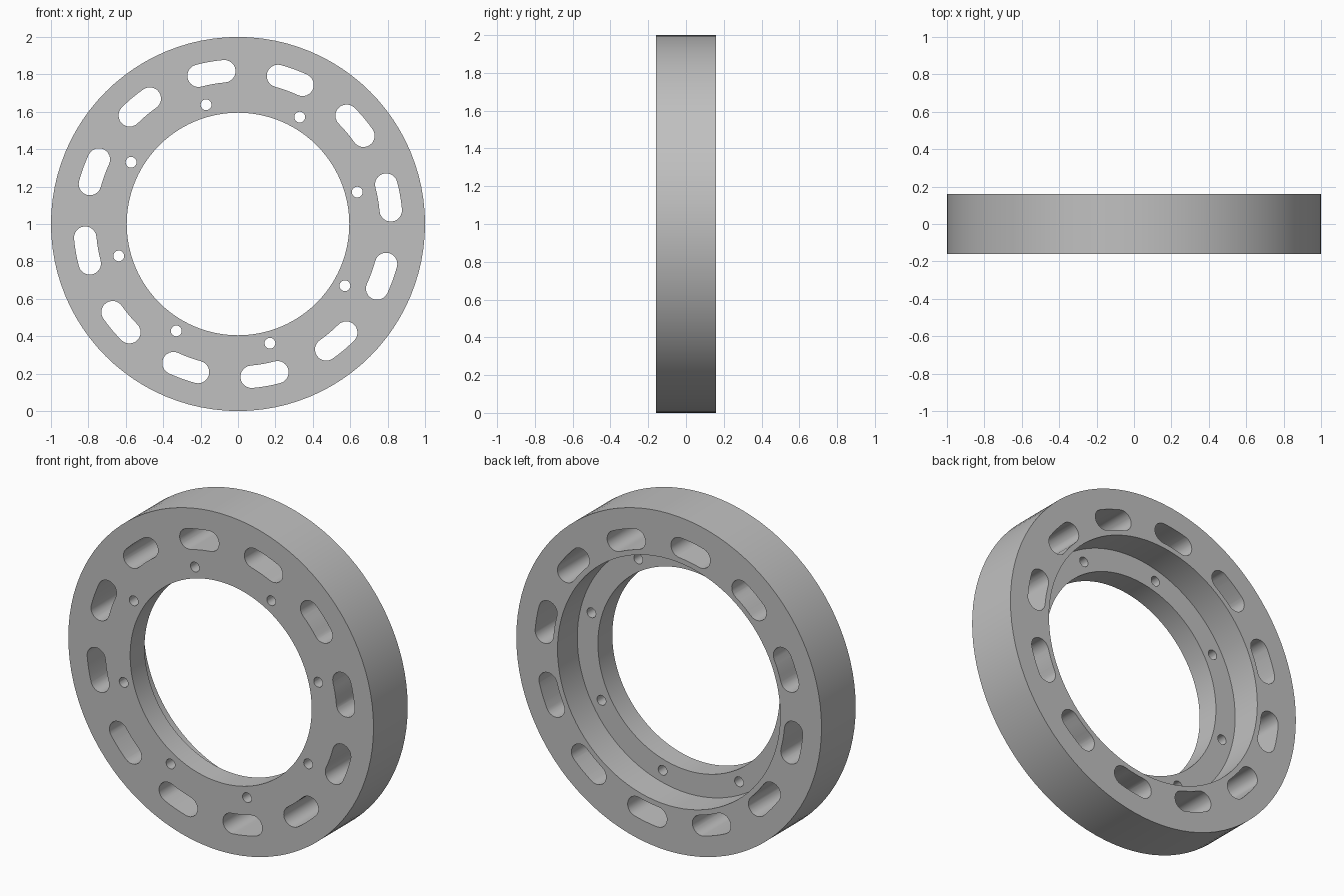
import bpy
import bmesh
from math import cos, sin, radians, pi
from mathutils import Matrix, Vector

cube = bpy.data.objects.get("Cube")
if cube:
    bpy.data.objects.remove(cube, do_unlink=True)

HALF = 0.16          # half thickness of the ring
LEDGE = -0.025       # depth position of the counterbore floor
CENTRE_Z = 1.0

steel = bpy.data.materials.new("plain grey")
steel.use_nodes = True
grey = (0.53, 0.53, 0.53, 1)
steel.diffuse_color = grey
steel.node_tree.nodes["Principled BSDF"].inputs["Base Color"].default_value = grey


def finish(name, bm):
    bmesh.ops.recalc_face_normals(bm, faces=bm.faces)
    mesh = bpy.data.meshes.new(name)
    bm.to_mesh(mesh)
    bm.free()
    mesh.materials.append(steel)
    obj = bpy.data.objects.new(name, mesh)
    obj.location.z = CENTRE_Z
    bpy.context.collection.objects.link(obj)
    return obj


def lathe(name, profile, steps):
    """Spin a closed (radius, y) profile around the y axis."""
    bm = bmesh.new()
    verts = [bm.verts.new((r, y, 0)) for r, y in profile]
    edges = [bm.edges.new((verts[i - 1], verts[i])) for i in range(len(verts))]
    bmesh.ops.spin(bm, geom=verts + edges, cent=(0, 0, 0), axis=(0, 1, 0),
                   angle=2 * pi, steps=steps, use_duplicate=False)
    bmesh.ops.remove_doubles(bm, verts=bm.verts, dist=1e-4)
    return finish(name, bm)


def polar(radius, angle):
    return Vector((radius * cos(angle), 0, radius * sin(angle)))


def slot_outline(radius, half_width, half_angle, sides=12):
    """Curved slot with round ends, centred on angle zero."""
    points = []
    for end in (1, -1):
        a = end * half_angle
        mid = polar(radius, a)
        start = a if end > 0 else a + pi
        points += [mid + polar(half_width, start + pi * i / sides)
                   for i in range(sides + 1)]
        side = radius - half_width * end
        points += [polar(side, a * (1 - 2 * t / 4)) for t in range(1, 4)]
    return points


def circle_outline(radius, size, sides=24):
    return [polar(radius, 0) + polar(size, 2 * pi * i / sides) for i in range(sides)]


def cutters(name, outline, count, offset):
    """Prisms through the full thickness, repeated around the ring."""
    bm = bmesh.new()
    for i in range(count):
        turn = Matrix.Rotation(-radians(offset + i * 360 / count), 3, "Y")
        rings = [[bm.verts.new(turn @ p + Vector((0, y, 0))) for p in outline]
                 for y in (-2 * HALF, 2 * HALF)]
        for ring in rings:
            bm.faces.new(ring)
        for j in range(len(outline)):
            bm.faces.new((rings[0][j - 1], rings[0][j], rings[1][j], rings[1][j - 1]))
    obj = finish(name, bm)
    obj.hide_render = True
    return obj


# Ring body with a counterbore opening at the back
ring = lathe("slotted_ring", [(0.595, -HALF), (1, -HALF), (1, HALF),
                              (0.73, HALF), (0.73, LEDGE), (0.595, LEDGE)], 96)

# Twelve curved slots and eight bolt holes
tools = [cutters("slot_cutter", slot_outline(0.82, 0.06, radians(4.9)), 12, 10),
         cutters("bolt_hole_cutter", circle_outline(0.66, 0.029), 8, 15)]
for tool in tools:
    cut = ring.modifiers.new(tool.name, "BOOLEAN")
    cut.operation = "DIFFERENCE"
    cut.solver = "EXACT"
    cut.object = tool

# Bake the cuts and drop the cutters
bpy.context.view_layer.update()
graph = bpy.context.evaluated_depsgraph_get()
baked = bpy.data.meshes.new_from_object(ring.evaluated_get(graph))
ring.modifiers.clear()
ring.data = baked
for tool in tools:
    bpy.data.objects.remove(tool, do_unlink=True)

bpy.ops.object.select_all(action="DESELECT")
ring.select_set(True)
bpy.context.view_layer.objects.active = ring
bpy.ops.object.shade_smooth_by_angle(angle=radians(30))
